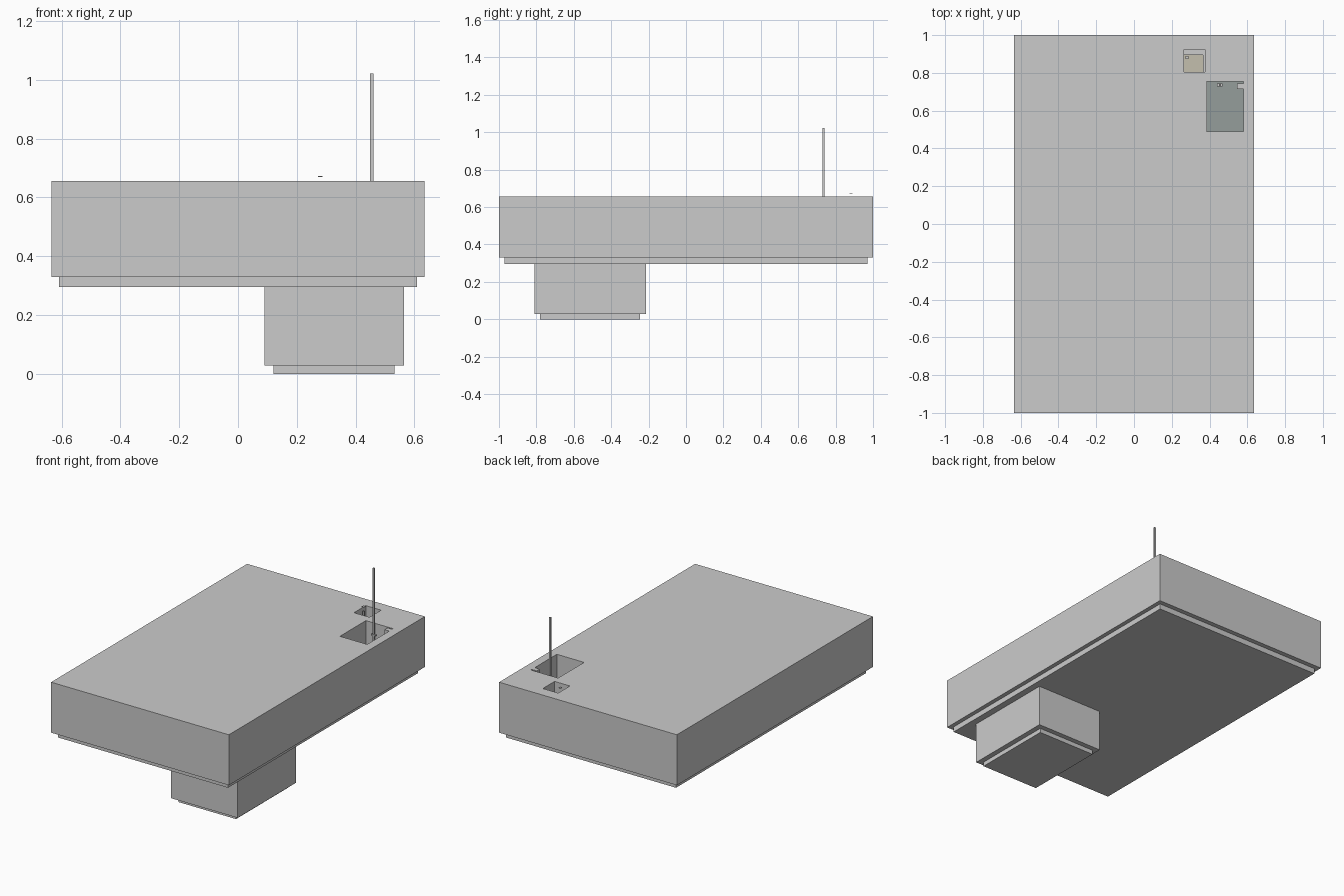
import bpy, bmesh

if "Cube" in bpy.data.objects:
    bpy.data.objects.remove(bpy.data.objects["Cube"])


def box(name, x0, x1, y0, y1, z0, z1, mat=None):
    bm = bmesh.new()
    bmesh.ops.create_cube(bm, size=1)
    for v in bm.verts:
        v.co = ((x0 + x1) / 2 + v.co.x * (x1 - x0),
                (y0 + y1) / 2 + v.co.y * (y1 - y0),
                (z0 + z1) / 2 + v.co.z * (z1 - z0))
    me = bpy.data.meshes.new(name)
    bm.to_mesh(me)
    bm.free()
    ob = bpy.data.objects.new(name, me)
    bpy.context.collection.objects.link(ob)
    if mat:
        me.materials.append(mat)
    return ob


def cut(target, *bounds):
    cutter = box("cutter", *bounds)
    cutter.hide_render = True
    mod = target.modifiers.new("cut", 'BOOLEAN')
    mod.operation = 'DIFFERENCE'
    mod.solver = 'EXACT'
    mod.object = cutter
    bpy.context.view_layer.objects.active = target
    bpy.ops.object.modifier_apply(modifier=mod.name)
    bpy.data.objects.remove(cutter)


def material(name, colour):
    m = bpy.data.materials.new(name)
    m.diffuse_color = (*colour, 1)
    m.use_nodes = True
    m.node_tree.nodes["Principled BSDF"].inputs["Base Color"].default_value = m.diffuse_color
    return m


green_grey = material("green_grey", (0.30, 0.34, 0.33))
beige = material("beige", (0.55, 0.52, 0.42))

# Main block with a hollow room, two hatch shafts and a doorway
main = box("main_block", -0.635, 0.635, -1, 1, 0.33, 0.656)
cut(main, -0.58, 0.58, -0.945, 0.44, 0.36, 0.61)
cut(main, -0.58, 0.215, 0.40, 0.945, 0.36, 0.61)
cut(main, 0.385, 0.58, 0.49, 0.755, 0.36, 0.75)
cut(main, 0.265, 0.375, 0.805, 0.925, 0.36, 0.75)
cut(main, 0.42, 0.54, 0.42, 0.51, 0.37, 0.52)

# Foundation slab under the main block
box("main_footing", -0.608, 0.608, -0.97, 0.97, 0.295, 0.33)

# Lower chamber, hollow, on its own footing
lower = box("lower_chamber", 0.09, 0.565, -0.81, -0.215, 0.028, 0.295)
cut(lower, 0.14, 0.515, -0.76, -0.265, 0.06, 0.265)
box("lower_footing", 0.12, 0.532, -0.78, -0.247, 0, 0.028)

# Large hatch: floor, corner pier, and mast with rungs
box("large_hatch_floor", 0.386, 0.579, 0.491, 0.754, 0.355, 0.366, green_grey)
box("corner_pier", 0.545, 0.58, 0.715, 0.745, 0.36, 0.656)
box("mast", 0.449, 0.46, 0.73, 0.741, 0.366, 1.022)
for i in range(4):
    z = 0.42 + i * 0.055
    box(f"mast_rung_{i}", 0.44, 0.469, 0.728, 0.743, z, z + 0.008)

# Small hatch: floor, ledges, and loose cap
box("small_hatch_floor", 0.266, 0.374, 0.806, 0.924, 0.355, 0.366, beige)
box("small_hatch_back_ledge", 0.265, 0.375, 0.895, 0.925, 0.366, 0.56)
box("small_hatch_side_ledge", 0.365, 0.375, 0.805, 0.895, 0.366, 0.56)
box("vent_pipe", 0.275, 0.284, 0.878, 0.888, 0.366, 0.64)
box("vent_cap", 0.272, 0.288, 0.874, 0.89, 0.669, 0.672)
